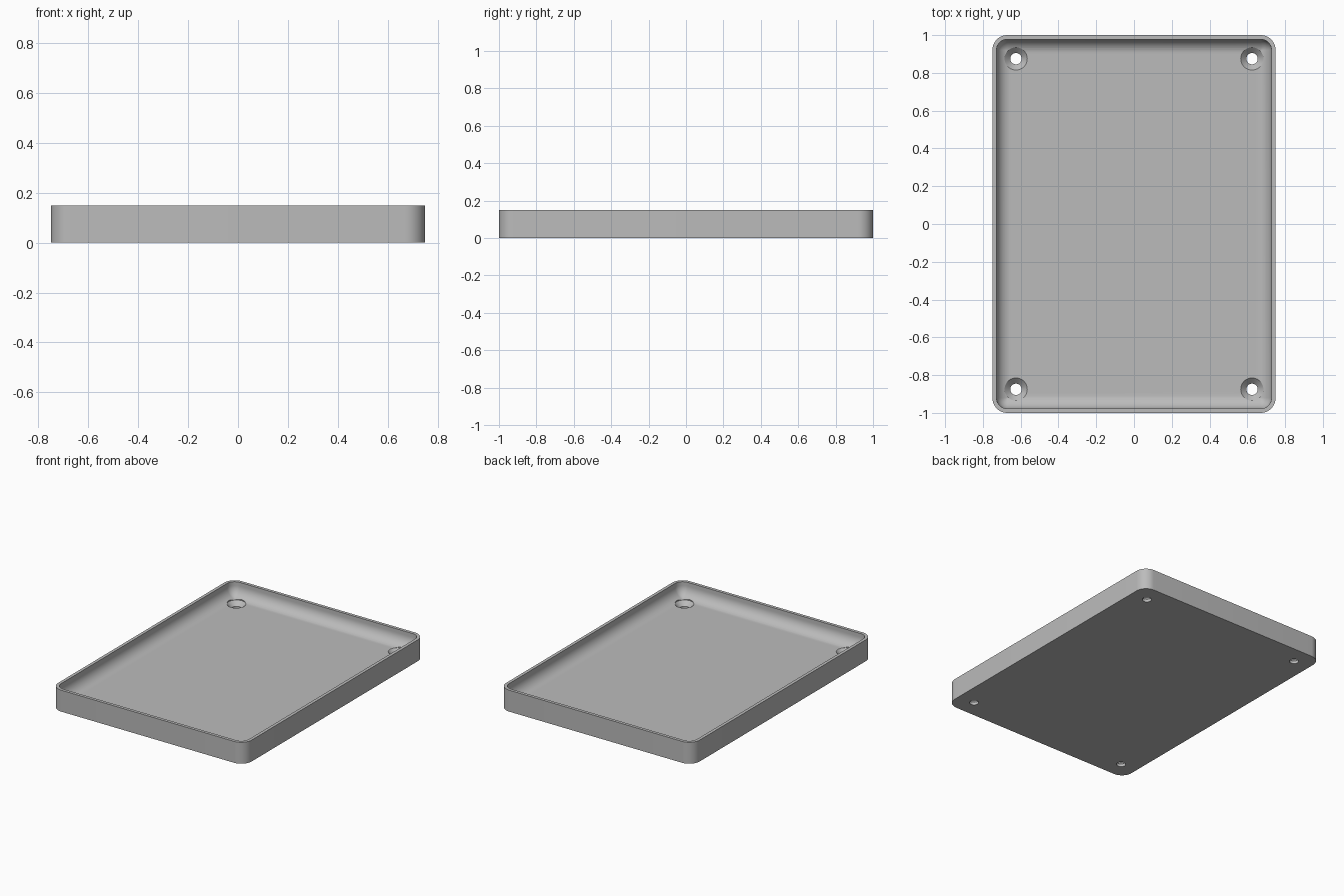
import bpy, bmesh, math

cube = bpy.data.objects.get("Cube")
if cube:
    bpy.data.objects.remove(cube, do_unlink=True)

HALF_X, HALF_Y, HEIGHT = 0.75, 1.0, 0.15
CORNER, WALL, FLOOR, FILLET = 0.08, 0.022, 0.05, 0.075
SEGMENTS = 12

grey = bpy.data.materials.new("plain grey")
grey.use_nodes = True
colour = (0.5, 0.5, 0.5, 1)
grey.diffuse_color = colour
grey.node_tree.nodes["Principled BSDF"].inputs["Base Color"].default_value = colour


def ring(bm, inset, z):
    """Rounded rectangle of vertices, inset from the outer outline."""
    r = max(CORNER - inset, 0.004)
    cx, cy = HALF_X - inset - r, HALF_Y - inset - r
    verts = []
    for quarter, (sx, sy) in enumerate(((1, 1), (-1, 1), (-1, -1), (1, -1))):
        for i in range(SEGMENTS + 1):
            a = (quarter + i / SEGMENTS) * math.pi / 2
            verts.append(bm.verts.new((sx * cx + r * math.cos(a), sy * cy + r * math.sin(a), z)))
    return verts


def loft(name, rings):
    """Closed solid through a stack of matching vertex rings."""
    bm = bmesh.new()
    loops = [make(bm) for make in rings]
    n = len(loops[0])
    for low, high in zip(loops, loops[1:]):
        for i in range(n):
            j = (i + 1) % n
            bm.faces.new((low[i], low[j], high[j], high[i]))
    bm.faces.new(loops[0])
    bm.faces.new(loops[-1])
    bmesh.ops.recalc_face_normals(bm, faces=bm.faces)
    mesh = bpy.data.meshes.new(name)
    bm.to_mesh(mesh)
    bm.free()
    mesh.materials.append(grey)
    obj = bpy.data.objects.new(name, mesh)
    bpy.context.collection.objects.link(obj)
    return obj


def circle(r, x, y, z, n=48):
    return lambda bm: [bm.verts.new((x + r * math.cos(2 * math.pi * i / n),
                                     y + r * math.sin(2 * math.pi * i / n), z)) for i in range(n)]


# Tray: outer wall, flat rim, inner wall, then the rounded cove down to the floor
profile = [(0, 0), (0, HEIGHT), (WALL, HEIGHT)]
for i in range(SEGMENTS + 1):
    a = i / SEGMENTS * math.pi / 2
    profile.append((WALL + FILLET * (1 - math.cos(a)), FLOOR + FILLET * (1 - math.sin(a))))
tray = loft("tray", [lambda bm, p=p: ring(bm, *p) for p in profile])

# Countersunk screw holes in the four corners
for sx in (-1, 1):
    for sy in (-1, 1):
        x, y = sx * 0.625, sy * 0.875
        steps = ((0.03, -0.05), (0.03, 0.02), (0.06, FLOOR), (0.06, HEIGHT + 0.05))
        cutter = loft("screw_hole_cutter", [circle(r, x, y, z) for r, z in steps])
        cutter.hide_render = True
        cutter.hide_set(True)
        cut = tray.modifiers.new("screw hole", "BOOLEAN")
        cut.operation = "DIFFERENCE"
        cut.solver = "EXACT"
        cut.object = cutter

# Apply the cuts, then shade smooth with crisp edges
bpy.ops.object.select_all(action="DESELECT")
tray.select_set(True)
bpy.context.view_layer.objects.active = tray
for modifier in list(tray.modifiers):
    bpy.ops.object.modifier_apply(modifier=modifier.name)
for obj in [o for o in bpy.data.objects if o.name.startswith("screw_hole_cutter")]:
    bpy.data.objects.remove(obj, do_unlink=True)
bpy.ops.object.shade_smooth_by_angle(angle=math.radians(30))
